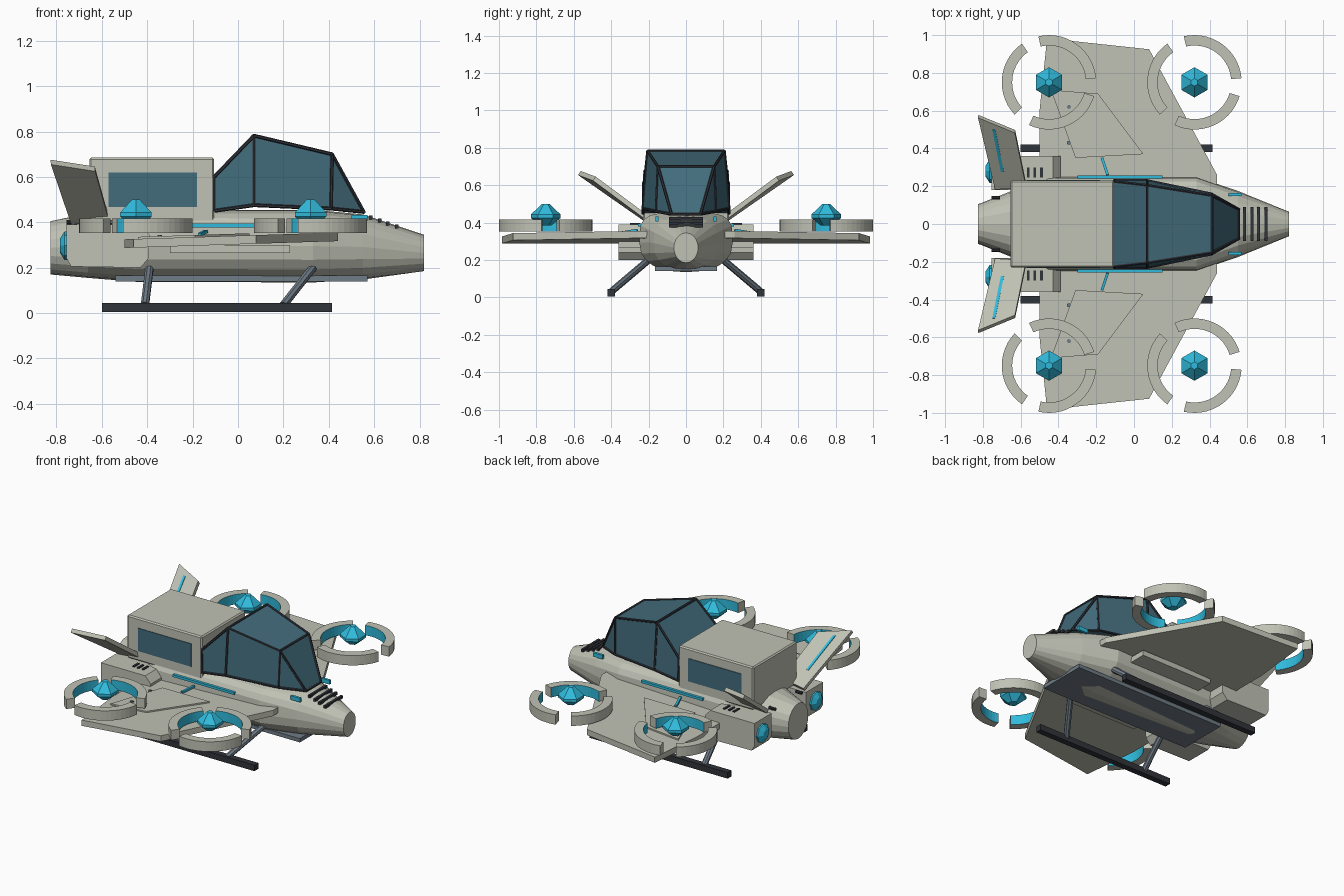
import bpy, bmesh, math
from mathutils import Vector

if "Cube" in bpy.data.objects:
    bpy.data.objects.remove(bpy.data.objects["Cube"])

def mat(name, rgb):
    m = bpy.data.materials.new(name)
    m.diffuse_color = (*rgb, 1)
    m.use_nodes = True
    m.node_tree.nodes["Principled BSDF"].inputs["Base Color"].default_value = m.diffuse_color
    return m

HULL = mat("pale hull", (0.53, 0.54, 0.46))
CYAN = mat("cyan glow", (0.03, 0.50, 0.72))
GLASS = mat("blue glass", (0.055, 0.15, 0.20))
DARK = mat("near black", (0.03, 0.033, 0.042))
STEEL = mat("blue steel", (0.16, 0.20, 0.24))

def mesh(name, verts, faces, *mats):
    me = bpy.data.meshes.new(name)
    me.from_pydata([tuple(v) for v in verts], [], faces)
    for m in mats:
        me.materials.append(m)
    bm = bmesh.new()
    bm.from_mesh(me)
    bmesh.ops.recalc_face_normals(bm, faces=bm.faces)
    bm.to_mesh(me)
    bm.free()
    ob = bpy.data.objects.new(name, me)
    bpy.context.collection.objects.link(ob)
    return ob

def loft(name, rings, *mats):
    """Skin a stack of equal-length closed rings and cap both ends."""
    n = len(rings[0])
    verts = [v for r in rings for v in r]
    faces = [(k*n + i, k*n + (i+1) % n, (k+1)*n + (i+1) % n, (k+1)*n + i)
             for k in range(len(rings) - 1) for i in range(n)]
    faces += [tuple(range(n)), tuple(range(len(verts) - n, len(verts)))]
    return mesh(name, verts, faces, *mats)

def box(name, x0, x1, y0, y1, z0, z1, m, bevel=0):
    ob = loft(name, [[(x0, y0, z), (x1, y0, z), (x1, y1, z), (x0, y1, z)] for z in (z0, z1)], m)
    if bevel:
        b = ob.modifiers.new("bevel", 'BEVEL')
        b.width, b.segments = bevel, 1
    return ob

def rod(name, a, b, r, m, sides=8):
    a, b = Vector(a), Vector(b)
    q = (b - a).to_track_quat('Z', 'Y')
    ring = [q @ Vector((r*math.cos(t), r*math.sin(t), 0))
            for t in (2*math.pi*(i + .5)/sides for i in range(sides))]
    return loft(name, [[p + v for v in ring] for p in (a, b)], m)

# Fuselage: x, half width, bottom, top, squareness of the upper half
STATIONS = [(-.825, .105, .17, .405, 2), (-.66, .17, .155, .44, 2.4), (-.45, .25, .138, .455, 4),
            (.33, .25, .135, .455, 4), (.55, .175, .148, .435, 2.5), (.82, .065, .185, .345, 2)]
rings = []
for x, w, lo, hi, e in STATIONS:
    ring = []
    for i in range(20):
        t = 2*math.pi*i/20
        c, s = math.cos(t), math.sin(t)
        k = e if s > 0 else min(e, 2.4)
        ring.append((x, w*math.copysign(abs(c)**(2/k), c),
                     (lo + hi)/2 + (hi - lo)/2*math.copysign(abs(s)**(2/k), s)))
    rings.append(ring)
loft("fuselage", rings, HULL)
box("belly_plate", -.54, .57, -.165, .165, .14, .165, STEEL)

# Cabin with side windows
box("cabin", -.655, -.105, -.23, .23, .40, .685, HULL, .008)
for s in (1, -1):
    y = sorted((s*.225, s*.234))
    box("cabin_window", -.57, -.18, y[0], y[1], .468, .62, GLASS)

# Canopy: four cross stations, bottom and top points per side
can = [(-.105, .23, .45), (-.105, .225, .60), (.07, .23, .475), (.07, .205, .782),
       (.41, .16, .46), (.415, .15, .70), (.555, .078, .445)]
n = len(can)
verts = can + [(x, -y, z) for x, y, z in can]
side = [(0, 2, 3, 1), (2, 4, 5, 3), (4, 6, 5)]
faces = side + [tuple(i + n for i in f) for f in side]
faces += [(1, 3, 3+n, 1+n), (3, 5, 5+n, 3+n), (5, 6, 6+n, 5+n),
          (0, 1, 1+n, n), (0, 2, 2+n, n), (2, 4, 4+n, 2+n), (4, 6, 6+n, 4+n)]
mesh("canopy_glass", verts, faces, GLASS)
edges = [(0, 1), (0, 2), (2, 4), (4, 6), (1, 3), (3, 5), (5, 6), (2, 3), (4, 5)]
edges += [(a + n, b + n) for a, b in edges] + [(3, 3+n), (5, 5+n), (6, 6+n)]
for a, b in edges:
    rod("canopy_frame", verts[a], verts[b], .008, DARK, 6)

def wing_z(x):
    return .287 + .032*(x + .5)

def wing_slab(name, pts, s, lo, hi, m):
    return loft(name, [[(x, s*y, wing_z(x) + h) for x, y in pts] for h in (lo, hi)], m)

def duct(name, cx, cy, s, start):
    """One curved guard segment with a coloured inner face."""
    rings = []
    for i in range(15):
        t = math.radians(start + 98*i/14)
        rings.append([(cx + r*math.cos(t), cy + s*r*math.sin(t), z)
                      for r, z in ((.25, .352), (.25, .417), (.195, .417), (.195, .352))])
    ob = loft(name, rings, HULL, CYAN)
    for f in ob.data.polygons:
        d = Vector((f.center.x - cx, f.center.y - cy, 0)).normalized()
        f.material_index = int(f.normal.dot(d) < -.7)

for s in (1, -1):
    # Wings with a raised panel and fasteners
    wing_slab("wing", [(-.5, .2), (.44, .2), (.44, .26), (.08, .925), (-.34, .97),
                       (-.46, .985), (-.5, .6)], s, 0, .038, HULL)
    wing_slab("wing_panel", [(-.31, .35), (.05, .37), (-.19, .69), (-.44, .71)], s, .03, .047, HULL)
    for y in (.43, .62):
        z = wing_z(-.345)
        rod("wing_fastener", (-.345, s*y, z + .03), (-.345, s*y, z + .053), .011, STEEL)
    rod("wing_light", (-.14, s*.26, .36), (-.17, s*.35, .345), .01, CYAN, 4)
    y = sorted((s*.2, s*.36))
    box("wing_underbox", -.3, .23, y[0], y[1], .265, .30, HULL)

    # Rotor guards and hexagonal hubs
    for cx in (-.45, .32):
        for k in range(3):
            duct("rotor_guard", cx, s*.75, s, 5 + 120*k)
        loft("rotor_hub", [[(cx + r*math.sin(math.pi*i/3), s*.75 + r*math.cos(math.pi*i/3), z)
                            for i in range(6)]
                           for r, z in ((.03, .385), (.08, .425), (.08, .443), (.02, .50))], CYAN)

    # Rear engine pods with glowing exhausts
    prof = [(-.755, .24), (-.735, .205), (-.43, .20), (-.395, .24), (-.39, .345),
            (-.43, .39), (-.755, .39)]
    loft("engine_pod", [[(x, s*y, z) for x, z in prof] for y in (.18, .36)], HULL)
    loft("engine_exhaust", [[(x, s*.28 + r*math.cos(math.pi*i/4), .297 + r*math.sin(math.pi*i/4))
                             for i in range(8)]
                            for x, r in ((-.75, .062), (-.765, .062), (-.785, .03))], CYAN)
    for x in (-.56, -.525, -.49):
        y = sorted((s*.245, s*.30))
        box("pod_vent", x - .007, x + .007, y[0], y[1], .385, .397, DARK)

    # Canted tail fins with a light strip
    quad = [Vector(p) for p in ((-.735, s*.19, .40), (-.57, s*.20, .42),
                                (-.63, s*.49, .635), (-.825, s*.57, .665))]
    nrm = (quad[1] - quad[0]).cross(quad[3] - quad[0]).normalized()*s
    loft("tail_fin", [[p + nrm*h for p in quad] for h in (-.013, .013)], HULL)
    root, tip = quad[0].lerp(quad[1], .35), quad[3].lerp(quad[2], .4)
    a, b = root.lerp(tip, .27), root.lerp(tip, .91)
    w = Vector((.008, 0, 0))
    loft("fin_light", [[p + nrm*h for p in (a - w, a + w, b + w, b - w)]
                       for h in (.011, .018)], CYAN)

    # Landing skids and struts
    y = sorted((s*.38, s*.42))
    box("skid", -.6, .415, y[0], y[1], .005, .045, DARK)
    for foot, top in ((-.41, -.39), (.2, .33)):
        rod("skid_strut", (foot, s*.395, .035), (top, s*.2, .20), .019, STEEL)

    # Side light strips, nose lamps and rear fittings
    y = sorted((s*.24, s*.257))
    box("side_light", -.3, .15, y[0], y[1], .378, .394, CYAN)
    y = sorted((s*.147, s*.163))
    box("nose_lamp", .50, .57, y[0], y[1], .405, .432, CYAN)
    rod("tail_fitting", (-.755, s*.14, .40), (-.71, s*.14, .40), .01, DARK)

# Nose vent bars
for x in (.585, .625, .66, .70):
    z = .435 - (x - .55)*.333
    box("nose_vent", x - .008, x + .008, -.09, .09, z - .012, z + .006, DARK)
